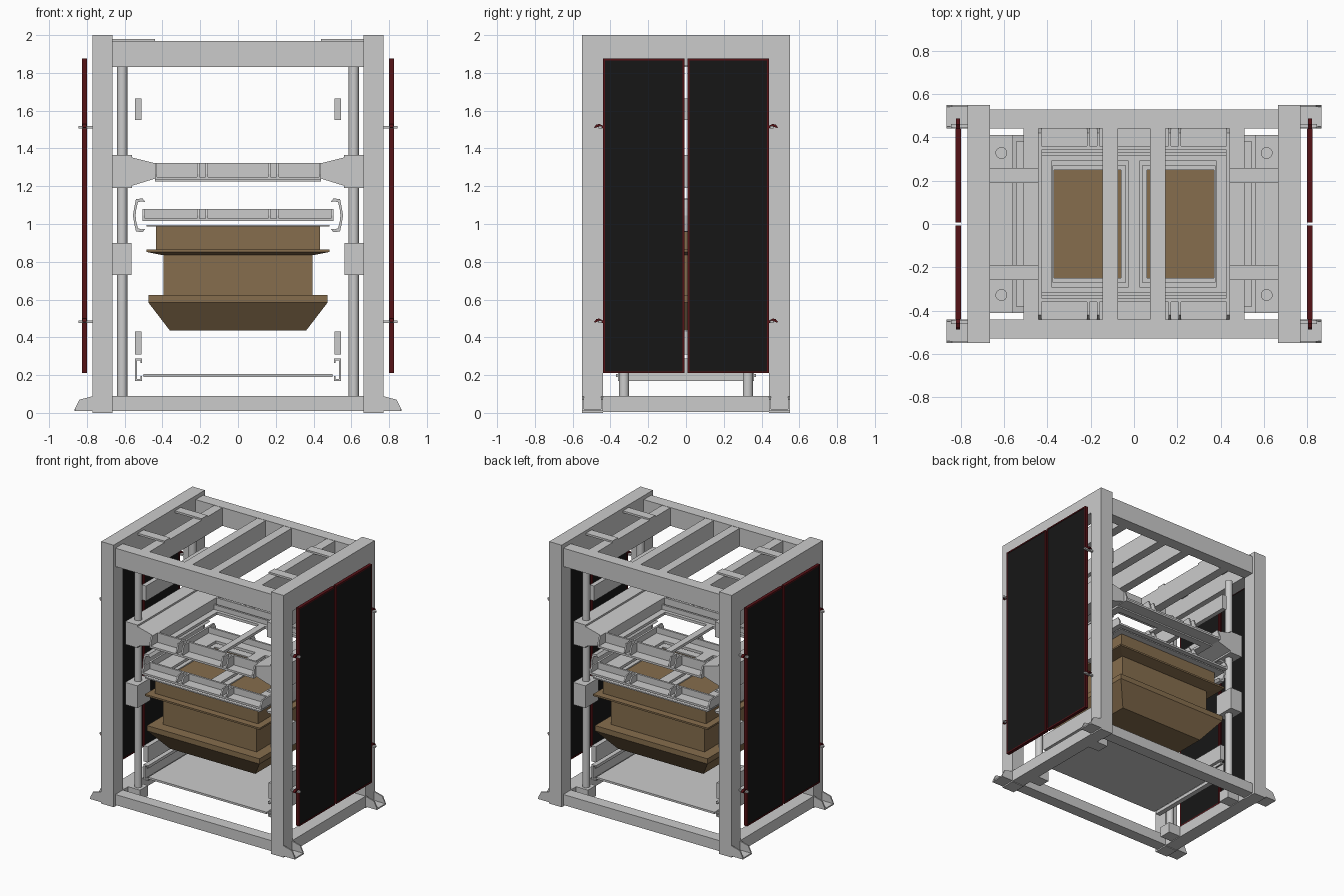
import bpy, bmesh, math

if "Cube" in bpy.data.objects:
    bpy.data.objects.remove(bpy.data.objects["Cube"])

def material(name, rgb):
    m = bpy.data.materials.new(name)
    m.diffuse_color = (*rgb, 1)
    m.use_nodes = True
    m.node_tree.nodes["Principled BSDF"].inputs["Base Color"].default_value = m.diffuse_color
    return m

BROWN = material("tan_brown", (0.24, 0.155, 0.075))
RED = material("dark_red", (0.09, 0.006, 0.008))
BLACK = material("black", (0.008, 0.008, 0.008))

def finish(name, bm, mirror="", mat=None):
    """Turn a bmesh into an object, mirrored about the world axes named in mirror."""
    bmesh.ops.recalc_face_normals(bm, faces=bm.faces)
    me = bpy.data.meshes.new(name)
    bm.to_mesh(me)
    bm.free()
    ob = bpy.data.objects.new(name, me)
    bpy.context.collection.objects.link(ob)
    if mirror:
        mod = ob.modifiers.new("mirror", "MIRROR")
        mod.use_axis = ("X" in mirror, "Y" in mirror, False)
        mod.use_mirror_merge = False
    if mat:
        me.materials.append(mat)
    return ob

def add_box(bm, x0, x1, y0, y1, z0, z1):
    vs = bmesh.ops.create_cube(bm, size=1)["verts"]
    for v in vs:
        v.co = ((x0 + x1) / 2 + v.co.x * (x1 - x0),
                (y0 + y1) / 2 + v.co.y * (y1 - y0),
                (z0 + z1) / 2 + v.co.z * (z1 - z0))

def boxes(name, dims, mirror="", mat=None):
    bm = bmesh.new()
    for d in dims:
        add_box(bm, *d)
    return finish(name, bm, mirror, mat)

def prism(name, pts, spans, axis="y", mirror="", mat=None):
    """Extrude a profile: (x,z) along y, (y,z) along x or (x,y) along z."""
    bm = bmesh.new()
    place = {"y": lambda p, t: (p[0], t, p[1]), "x": lambda p, t: (t, p[0], p[1]),
             "z": lambda p, t: (p[0], p[1], t)}[axis]
    for t0, t1 in spans:
        a = [bm.verts.new(place(p, t0)) for p in pts]
        b = [bm.verts.new(place(p, t1)) for p in pts]
        bm.faces.new(a)
        bm.faces.new(b)
        for i in range(len(pts)):
            j = (i + 1) % len(pts)
            bm.faces.new((a[i], a[j], b[j], b[i]))
    return finish(name, bm, mirror, mat)

def loft(name, rings, mat):
    """Stack centred rectangles (half x, half y, z) into a closed solid."""
    bm = bmesh.new()
    loops = [[bm.verts.new((sx * hx, sy * hy, z))
              for sx, sy in ((-1, -1), (1, -1), (1, 1), (-1, 1))] for hx, hy, z in rings]
    bm.faces.new(loops[0])
    bm.faces.new(loops[-1])
    for a, b in zip(loops, loops[1:]):
        for i in range(4):
            j = (i + 1) % 4
            bm.faces.new((a[i], a[j], b[j], b[i]))
    return finish(name, bm, "", mat)

def window_plate(name, ox, oy, ix0, ix1, iy, z0, z1):
    """Plate with two window openings, one each side of a centre bar."""
    return boxes(name, [(-ox, ox, iy, oy, z0, z1), (-ox, ox, -oy, -iy, z0, z1),
                        (-ox, -ix1, -iy, iy, z0, z1), (ix1, ox, -iy, iy, z0, z1),
                        (-ix0, ix0, -iy, iy, z0, z1)])

# Outer frame
boxes("corner_post", [(0.665, 0.77, 0.44, 0.55, 0, 2)], "XY")
boxes("top_side_beam", [(0.665, 0.77, -0.44, 0.44, 1.84, 2)], "X")
boxes("bottom_side_beam", [(0.665, 0.77, -0.44, 0.44, 0.005, 0.09)], "X")
boxes("top_long_beam", [(-0.665, 0.665, 0.44, 0.53, 1.83, 1.97)], "Y")
boxes("bottom_long_beam", [(-0.665, 0.665, 0.44, 0.53, 0.01, 0.09)], "Y")
boxes("top_cross_beam", [(0.075, 0.145, -0.44, 0.44, 1.83, 1.968),
                         (0.44, 0.51, -0.44, 0.44, 1.83, 1.968)], "X")
boxes("top_bracket", [(0.44, 0.665, 0.19, 0.258, 1.965, 1.98)], "XY")

# Flared feet: two side cheeks, a base and a toe
foot = [(0.77, 0.01), (0.865, 0.01), (0.862, 0.025), (0.84, 0.07), (0.77, 0.088)]
prism("foot_cheek", foot, [(0.44, 0.45), (0.54, 0.55)], mirror="XY")
boxes("foot_base", [(0.77, 0.865, 0.45, 0.54, 0.01, 0.02)], "XY")

# Guide columns with base blocks
bm = bmesh.new()
bmesh.ops.create_cone(bm, cap_ends=True, segments=32, radius1=0.027, radius2=0.027, depth=1.75)
bmesh.ops.translate(bm, verts=bm.verts, vec=(0.613, 0.328, 0.955))
column = finish("guide_column", bm, "XY")
bpy.context.view_layer.objects.active = column
column.select_set(True)
bpy.ops.object.shade_smooth_by_angle(angle=math.radians(35))
column.select_set(False)
boxes("column_base", [(0.565, 0.665, 0.28, 0.375, 0.01, 0.09)], "XY")
boxes("lower_slide_block", [(0.563, 0.665, 0.25, 0.41, 0.73, 0.9)], "XY")

# Upper carriage: slide beams with tapered wings
prism("upper_slide_wing", [(0.665, 1.19), (0.665, 1.365), (0.56, 1.365), (0.56, 1.352),
                           (0.44, 1.322), (0.44, 1.24), (0.56, 1.203), (0.56, 1.19)],
      [(-0.41, 0.41)], mirror="X")

def ribbed_edge(name, half, z0, z1):
    """Channel running along x at front and back, stiffened with wedge ribs."""
    boxes(name + "_channel", [(-half, half, 0.345, 0.36, z0, z1),
                              (-half, half, 0.36, 0.44, z0, z0 + 0.015)], "Y")
    wedge = [(0.36, z0 + 0.015), (0.44, z0 + 0.015), (0.44, z0 + 0.03), (0.42, z1), (0.36, z1)]
    prism(name + "_rib", wedge, [(x, x + 0.012) for x in (0.16, 0.205, half - 0.012)],
          "x", "XY")
    boxes(name + "_end_wall", [(half - 0.015, half, -0.345, 0.345, z0, z1)], "X")

ribbed_edge("upper_platen", 0.44, 1.235, 1.322)
window_plate("upper_platen_plate", 0.44, 0.345, 0.025, 0.38, 0.29, 1.225, 1.245)
boxes("upper_platen_rim", [(-0.425, 0.425, 0.315, 0.33, 1.245, 1.28)], "Y")

# Clamp frame
ribbed_edge("clamp_frame", 0.505, 1.015, 1.08)
window_plate("clamp_frame_plate", 0.505, 0.345, 0.04, 0.375, 0.27, 1.015, 1.035)
window_plate("sheet_frame", 0.485, 0.43, 0.06, 0.37, 0.25, 0.987, 0.996)

# C-shaped clamps each side of the clamp frame
prism("side_clamp", [(0.49, 1.115), (0.505, 1.135), (0.54, 1.132), (0.55, 1.085), (0.556, 1.045),
                     (0.55, 1.005), (0.54, 0.96), (0.505, 0.957), (0.49, 0.975), (0.51, 0.972),
                     (0.53, 0.977), (0.54, 1.02), (0.542, 1.045), (0.54, 1.07), (0.53, 1.115),
                     (0.51, 1.12)], [(-0.36, 0.36)], mirror="X")

# Side rails and bottom tray
boxes("upper_rail", [(0.51, 0.545, -0.38, 0.38, 1.55, 1.665)], "X")
boxes("lower_rail", [(0.51, 0.545, -0.36, 0.36, 0.31, 0.43)], "X")
prism("tray_channel", [(0.507, 0.17), (0.545, 0.17), (0.545, 0.287), (0.507, 0.287),
                       (0.507, 0.265), (0.517, 0.265), (0.517, 0.277), (0.535, 0.277),
                       (0.535, 0.18), (0.517, 0.18), (0.517, 0.195), (0.507, 0.195)],
      [(-0.36, 0.36)], mirror="X")
boxes("bottom_tray", [(-0.5, 0.5, -0.37, 0.37, 0.19, 0.205)])

# Mould: upper box with flange, lower box, tapered base
loft("mould_upper_box", [(0.40, 0.345, 0.835), (0.485, 0.43, 0.852), (0.485, 0.43, 0.865),
                         (0.435, 0.38, 0.866), (0.435, 0.38, 0.987)], BROWN)
loft("mould_lower_box", [(0.395, 0.34, 0.6), (0.395, 0.34, 0.84)], BROWN)
loft("mould_base", [(0.36, 0.305, 0.435), (0.475, 0.42, 0.585), (0.475, 0.42, 0.625)], BROWN)

# Side doors: black panel in a thin red frame, two leaves per side
boxes("door_panel", [(0.803, 0.822, 0.018, 0.43, 0.22, 1.865)], "XY", BLACK)
boxes("door_frame", [(0.8, 0.825, 0.008, 0.018, 0.21, 1.875), (0.8, 0.825, 0.43, 0.44, 0.21, 1.875),
                     (0.8, 0.825, 0.018, 0.43, 0.21, 0.22),
                     (0.8, 0.825, 0.018, 0.43, 1.865, 1.875)], "XY", RED)

# Door hinges: grey pins and curved red hooks
for label, z in (("upper", 1.512), ("lower", 0.482)):
    boxes(label + "_hinge_pin", [(0.77, 0.845, 0.445, 0.462, z - 0.006, z + 0.006)], "XY")
    prism(label + "_hinge_hook", [(0.44, z + 0.008), (0.46, z + 0.018), (0.475, z + 0.014),
                                  (0.488, z), (0.482, z - 0.004), (0.468, z + 0.002),
                                  (0.44, z - 0.006)], [(0.803, 0.822)], "x", "XY", RED)
